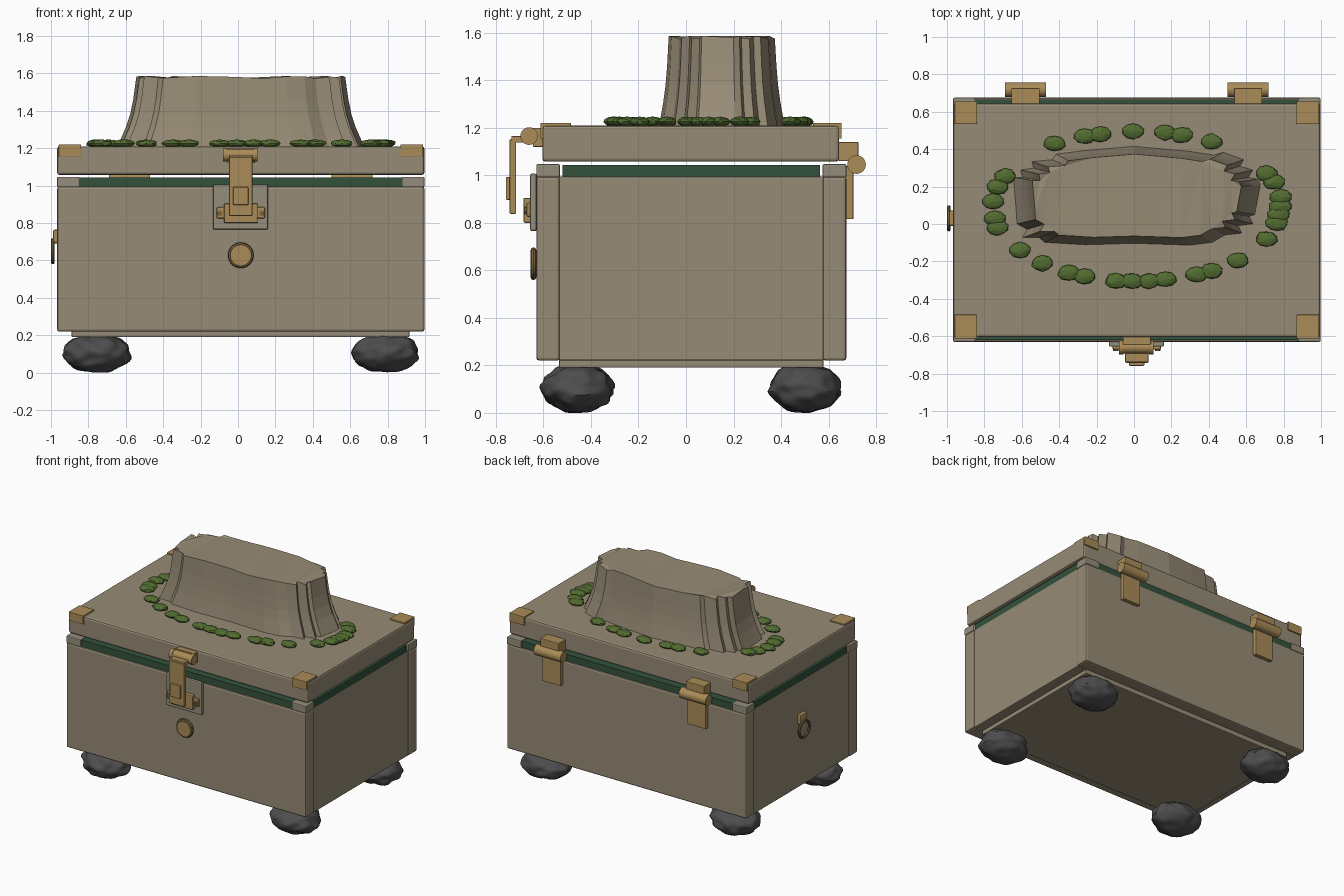
import bpy, bmesh, math
from mathutils import Vector, Matrix, noise

if "Cube" in bpy.data.objects:
    bpy.data.objects.remove(bpy.data.objects["Cube"])


def material(name, rgb):
    m = bpy.data.materials.new(name)
    m.diffuse_color = (*rgb, 1)
    m.use_nodes = True
    m.node_tree.nodes["Principled BSDF"].inputs["Base Color"].default_value = m.diffuse_color
    return m


TAN = material("tan", (0.31, 0.26, 0.18))
STONE = material("stone_tan", (0.30, 0.27, 0.20))
BRASS = material("brass", (0.40, 0.26, 0.095))
DARK_BRASS = material("dark_brass", (0.19, 0.125, 0.05))
SEAL = material("seal_green", (0.033, 0.085, 0.045))
MOSS = material("moss_green", (0.085, 0.15, 0.03))
ROCK = material("rock_grey", (0.075, 0.075, 0.078))


def finish(name, bm, mat, smooth=False):
    bmesh.ops.recalc_face_normals(bm, faces=bm.faces)
    me = bpy.data.meshes.new(name)
    bm.to_mesh(me)
    bm.free()
    me.materials.append(mat)
    if smooth:
        for p in me.polygons:
            p.use_smooth = True
        me.set_sharp_from_angle(angle=math.radians(40))
    ob = bpy.data.objects.new(name, me)
    bpy.context.collection.objects.link(ob)
    return ob


def box(name, x, y, z, mat, bevel=0.0):
    """Box from (min, max) ranges, with an optional edge bevel."""
    bm = bmesh.new()
    size = [r[1] - r[0] for r in (x, y, z)]
    mid = [(r[0] + r[1]) / 2 for r in (x, y, z)]
    bmesh.ops.create_cube(bm, size=1, matrix=Matrix.Translation(mid) @ Matrix.Diagonal((*size, 1)))
    ob = finish(name, bm, mat)
    if bevel:
        b = ob.modifiers.new("edge_bevel", 'BEVEL')
        b.width, b.segments = bevel, 2
    return ob


def cylinder(name, centre, radius, length, axis, mat, sides=24):
    bm = bmesh.new()
    turn = Vector((0, 0, 1)).rotation_difference(Vector(axis)).to_matrix().to_4x4()
    bmesh.ops.create_cone(bm, cap_ends=True, segments=sides, radius1=radius, radius2=radius,
                          depth=length, matrix=Matrix.Translation(centre) @ turn)
    return finish(name, bm, mat, True)


def ring(name, centre, major, minor, axis, mat, n=28, k=8):
    bm = bmesh.new()
    turn = Vector((0, 0, 1)).rotation_difference(Vector(axis)).to_matrix()
    loops = []
    for i in range(n):
        a = 2 * math.pi * i / n
        loop = []
        for j in range(k):
            b = 2 * math.pi * j / k
            r = major + minor * math.cos(b)
            p = Vector((r * math.cos(a), r * math.sin(a), minor * math.sin(b)))
            loop.append(bm.verts.new(turn @ p + Vector(centre)))
        loops.append(loop)
    for i in range(n):
        p, q = loops[i], loops[(i + 1) % n]
        for j in range(k):
            bm.faces.new((p[j], q[j], q[(j + 1) % k], p[(j + 1) % k]))
    return finish(name, bm, mat, True)


def add_lump(bm, centre, radii, detail, rough, freq):
    """Irregular rounded lump."""
    c = Vector(centre)
    for v in bmesh.ops.create_icosphere(bm, subdivisions=detail, radius=1)['verts']:
        k = 1 + rough * noise.noise(v.co * freq + c * 9)
        v.co = c + Vector([v.co[i] * radii[i] * k for i in range(3)])


X0, X1, Y0, Y1 = -0.967, 0.997, -0.63, 0.675
CX = 0.015

# Box body: front and back walls, side walls, floor and base
box("front_wall", (X0, X1), (Y0, -0.53), (0.22, 0.995), TAN, 0.012)
box("back_wall", (X0, X1), (0.575, Y1), (0.22, 0.995), TAN, 0.012)
for name, x in (("left_wall", (X0 + .006, X0 + .1)), ("right_wall", (X1 - .1, X1 - .006))):
    box(name, x, (-0.535, 0.58), (0.22, 0.995), TAN, 0.006)
box("floor", (X0 + .05, X1 - .05), (-0.58, 0.62), (0.225, 0.26), TAN)
box("base", (-0.89, 0.917), (-0.535, 0.578), (0.19, 0.23), TAN, 0.006)

# Seal strips and corner blocks under the lid
for name, y in (("front_seal", (-0.62, -0.54)), ("back_seal", (0.585, 0.665))):
    box(name, (X0 + .115, X1 - .115), y, (0.985, 1.043), SEAL)
for name, x in (("left_seal", (X0 + .01, X0 + .1)), ("right_seal", (X1 - .1, X1 - .01))):
    box(name, x, (-0.52, 0.565), (0.985, 1.043), SEAL)
for x in ((X0, X0 + .118), (X1 - .118, X1)):
    for y in ((Y0, -0.53), (0.575, Y1)):
        box("corner_block", x, y, (0.992, 1.047), STONE, 0.006)

# Lid with brass corner caps
box("lid", (X0, X1), (-0.605, 0.645), (1.057, 1.21), TAN, 0.014)
for x in ((X0 + .008, X0 + .128), (X1 - .128, X1 - .008)):
    for y, edge in (((-0.613, -0.485), (-0.613, -0.6)), ((0.535, 0.655), (0.64, 0.655))):
        box("corner_cap_top", x, y, (1.2, 1.22), BRASS, 0.003)
        box("corner_cap_side", x, edge, (1.155, 1.217), BRASS, 0.003)

# Rocky stump: an uneven outline flaring towards the lid
outline = [(.68, .21), (.65, .05), (.62, .04), (.64, 0), (.56, -.01), (.58, -.05), (.49, -.06),
           (.42, -.1), (.30, -.115), (.15, -.11), (0, -.105), (-.26, -.113), (-.48, -.10),
           (-.51, -.075), (-.60, -.075), (-.575, -.03), (-.63, 0), (-.635, .08), (-.65, .25),
           (-.60, .25), (-.61, .29), (-.54, .30), (-.55, .335), (-.44, .345), (-.42, .375),
           (-.26, .395), (0, .417), (.30, .39), (.43, .37), (.48, .385), (.59, .345),
           (.57, .31), (.64, .29), (.615, .25), (.665, .24)]
levels = [(1.2, 1.0), (1.25, 0.965), (1.31, 0.925), (1.38, 0.89), (1.46, 0.865), (1.58, 0.84)]
bm = bmesh.new()
mid = Vector((CX, 0.148))
rows = []
for z, s in levels:
    row = []
    for i, p in enumerate(outline):
        q = mid + (Vector(p) - mid) * s
        wave = 0.007 * math.sin(i * 1.9) if z > 1.5 else 0
        row.append(bm.verts.new((q.x, q.y, z + wave)))
    rows.append(row)
n = len(outline)
for a, b in zip(rows, rows[1:]):
    for i in range(n):
        bm.faces.new((a[i], a[(i + 1) % n], b[(i + 1) % n], b[i]))
bm.faces.new(rows[-1])
bmesh.ops.triangulate(bm, faces=[f for f in bm.faces if len(f.verts) > 4])
finish("rocky_stump", bm, TAN)

# Moss tufts around the stump
tufts = [(-.425, .43), (-.265, .47), (-.18, .48), (-.005, .495), (.165, .49), (.255, .475),
         (.415, .44), (.71, .27), (.75, .225), (.785, .145), (.785, .095), (.775, .05),
         (.765, .005), (.71, -.08), (.555, -.195), (.415, -.25), (.335, -.27), (.17, -.295),
         (.08, -.305), (-.01, -.305), (-.095, -.305), (-.265, -.28), (-.35, -.26), (-.49, -.21),
         (-.61, -.14), (-.73, -.02), (-.745, .03), (-.755, .12), (-.73, .20), (-.69, .255)]
bm = bmesh.new()
for x, y in tufts:
    add_lump(bm, (x, y, 1.226), (0.059, 0.042, 0.021), 2, 0.15, 1.5)
finish("moss_tufts", bm, MOSS)

# Boulder feet
for x in (-0.757, 0.789):
    for y in (-0.455, 0.502):
        bm = bmesh.new()
        add_lump(bm, (x, y, 0.105), (0.177, 0.149, 0.102), 4, 0.13, 2.4)
        for v in bm.verts:
            v.co.z = max(v.co.z, 0.0)
        finish("boulder_foot", bm, ROCK, True)

# Front latch: backing plate, catch, strap and pivot
box("latch_plate", (-0.133, 0.16), (-0.656, -0.628), (0.765, 1.007), STONE, 0.008)
box("catch_bar", (-0.115, 0.145), (-0.672, -0.65), (0.825, 0.885), BRASS, 0.008)
box("catch_block", (-0.075, 0.105), (-0.684, -0.65), (0.80, 0.905), BRASS, 0.006)
for x in (-0.097, 0.127):
    cylinder("catch_screw", (x, -0.674, 0.852), 0.014, 0.012, (0, 1, 0), DARK_BRASS, 12)
box("latch_strap", (-0.047, 0.077), (-0.742, -0.715), (0.838, 1.152), BRASS, 0.004)
box("strap_arm", (-0.047, 0.077), (-0.735, -0.66), (1.138, 1.165), BRASS, 0.003)
box("strap_tab", (-0.026, 0.055), (-0.758, -0.74), (0.897, 0.992), BRASS, 0.004)
cylinder("latch_pivot", (CX, -0.66, 1.165), 0.032, 0.17, (1, 0, 0), BRASS)
for x in (-0.068, 0.092):
    cylinder("pivot_end", (x, -0.66, 1.165), 0.037, 0.026, (1, 0, 0), BRASS)
box("pivot_mount", (-0.06, 0.09), (-0.645, -0.60), (1.12, 1.2), BRASS, 0.003)

# Round front medallion
cylinder("medallion", (CX, -0.64, 0.628), 0.054, 0.03, (0, 1, 0), BRASS, 28)
ring("medallion_rim", (CX, -0.642, 0.628), 0.057, 0.012, (0, 1, 0), DARK_BRASS)

# Ring pull on the left side
box("pull_mount", (-0.99, -0.955), (-0.012, 0.072), (0.69, 0.765), BRASS, 0.012)
ring("pull_ring", (-0.99, 0.03, 0.65), 0.06, 0.010, (1, 0, 0), DARK_BRASS)

# Rear hinges
for x in (-0.58, 0.61):
    leaf = (x - 0.075, x + 0.075)
    cylinder("hinge_barrel", (x, 0.718, 1.045), 0.039, 0.22, (1, 0, 0), BRASS)
    box("hinge_upper_leaf", leaf, (0.643, 0.726), (1.06, 1.14), BRASS, 0.004)
    box("hinge_lower_leaf", leaf, (0.673, 0.705), (0.815, 1.04), BRASS, 0.004)
